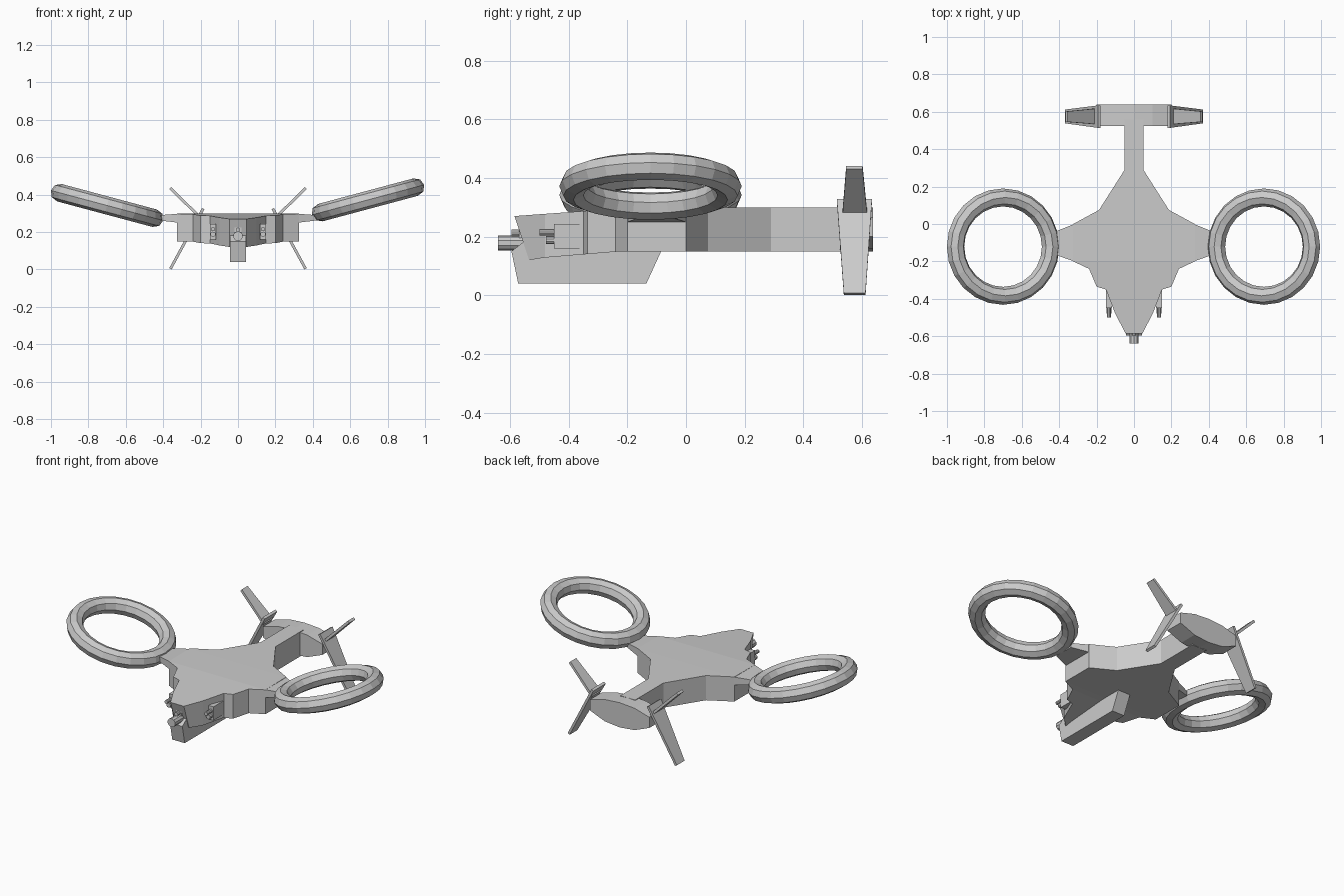
import bpy, bmesh
from math import radians, pi

if "Cube" in bpy.data.objects:
    bpy.data.objects.remove(bpy.data.objects["Cube"])


def obj_from_bm(name, bm):
    bmesh.ops.recalc_face_normals(bm, faces=bm.faces)
    me = bpy.data.meshes.new(name)
    bm.to_mesh(me)
    bm.free()
    ob = bpy.data.objects.new(name, me)
    bpy.context.collection.objects.link(ob)
    return ob


def loft(name, loops):
    """Closed solid through loops of equal point count."""
    bm = bmesh.new()
    rows = [[bm.verts.new(p) for p in loop] for loop in loops]
    n = len(rows[0])
    for a, b in zip(rows, rows[1:]):
        for i in range(n):
            j = (i + 1) % n
            bm.faces.new((a[i], a[j], b[j], b[i]))
    bm.faces.new(rows[0])
    bm.faces.new(rows[-1])
    return obj_from_bm(name, bm)


def box(name, x, y0, y1, z0, z1, half):
    return loft(name, [[(x - half, y, z0), (x + half, y, z0),
                        (x + half, y, z1), (x - half, y, z1)] for y in (y0, y1)])


def barrel(name, x, z, r, y0, y1):
    bpy.ops.mesh.primitive_cylinder_add(vertices=10, radius=r, depth=y1 - y0,
                                        location=(x, (y0 + y1) / 2, z),
                                        rotation=(pi / 2, 0, 0))
    bpy.context.object.name = name


# Fuselage and tail boom: half width along y, nose drooping and raked
stations = [(-.585, .045), (-.48, .10), (-.35, .15), (-.335, .20), (-.24, .24),
            (-.20, .325), (0, .325), (.075, .187), (.29, .05), (.56, .05)]
loops = []
for y, w in stations:
    top = .30 - .03 * max(0, (-.17 - y) / .415)
    bot = .15 - .03 * max(0, (-.22 - y) / .365)
    yb = y + .05 if y < -.5 else y
    loops.append([(-w, yb, bot), (w, yb, bot), (w, y, top), (-w, y, top)])
loft("fuselage", loops)

# Keel under the nose
side = [(-.572, .04), (-.135, .04), (-.08, .16), (-.53, .20), (-.595, .15)]
loft("keel", [[(x, y, z) for y, z in side] for x in (-.042, .042)])

# Tail plane with curved profile
prof = [(-.2, .20), (-.1, .16), (0, .15), (.1, .16), (.2, .20),
        (.2, .265), (.1, .293), (0, .3), (-.1, .293), (-.2, .265)]
loft("tail_plane", [[(x, y, z) for x, z in prof] for y in (.525, .638)])

# Nose gun
barrel("nose_gun", 0, .178, .026, -.64, -.50)
barrel("nose_gun_upper", 0, .212, .012, -.595, -.50)
box("nose_gun_mount", 0, -.57, -.50, .19, .24, .018)

for s, tag in ((-1, "left"), (1, "right")):
    # Wing stub reaching the ring
    loft(f"{tag}_wing_stub", [
        [(s * .32, -.20, .25), (s * .32, 0, .25), (s * .32, 0, .298), (s * .32, -.20, .298)],
        [(s * .42, -.165, .262), (s * .42, -.04, .262),
         (s * .42, -.04, .290), (s * .42, -.165, .290)]])

    # Rotor ring, tilted outward
    bpy.ops.mesh.primitive_torus_add(
        major_segments=24, minor_segments=8, major_radius=.263, minor_radius=.048,
        location=(s * .6975 - .0025, -.121, .357 + s * .015),
        rotation=(0, -s * radians(15), 0))
    bpy.context.object.name = f"{tag}_rotor_ring"

    # Tail fins: long one slopes down, short one slopes up
    def fin(name, root, tip, yr, yt, n):
        t = .0075
        loft(name, [[(s * (p[0] + k * n[0] * t), y, p[1] + k * n[1] * t)
                     for k, y in ((-1, ys[0]), (1, ys[0]), (1, ys[1]), (-1, ys[1]))]
                    for p, ys in ((root, yr), (tip, yt))])
    fin(f"{tag}_lower_fin", (.186, .325), (.361, .004), (.514, .634), (.538, .612), (.88, .48))
    fin(f"{tag}_upper_fin", (.20, .275), (.362, .436), (.533, .618), (.546, .602), (.71, -.71))

    # Side gun pod with two barrels
    x = s * .134
    box(f"{tag}_gun_pod", x, -.45, -.34, .16, .243, .016)
    barrel(f"{tag}_gun_upper", x, .215, .011, -.50, -.44)
    barrel(f"{tag}_gun_lower", x, .188, .014, -.478, -.44)
